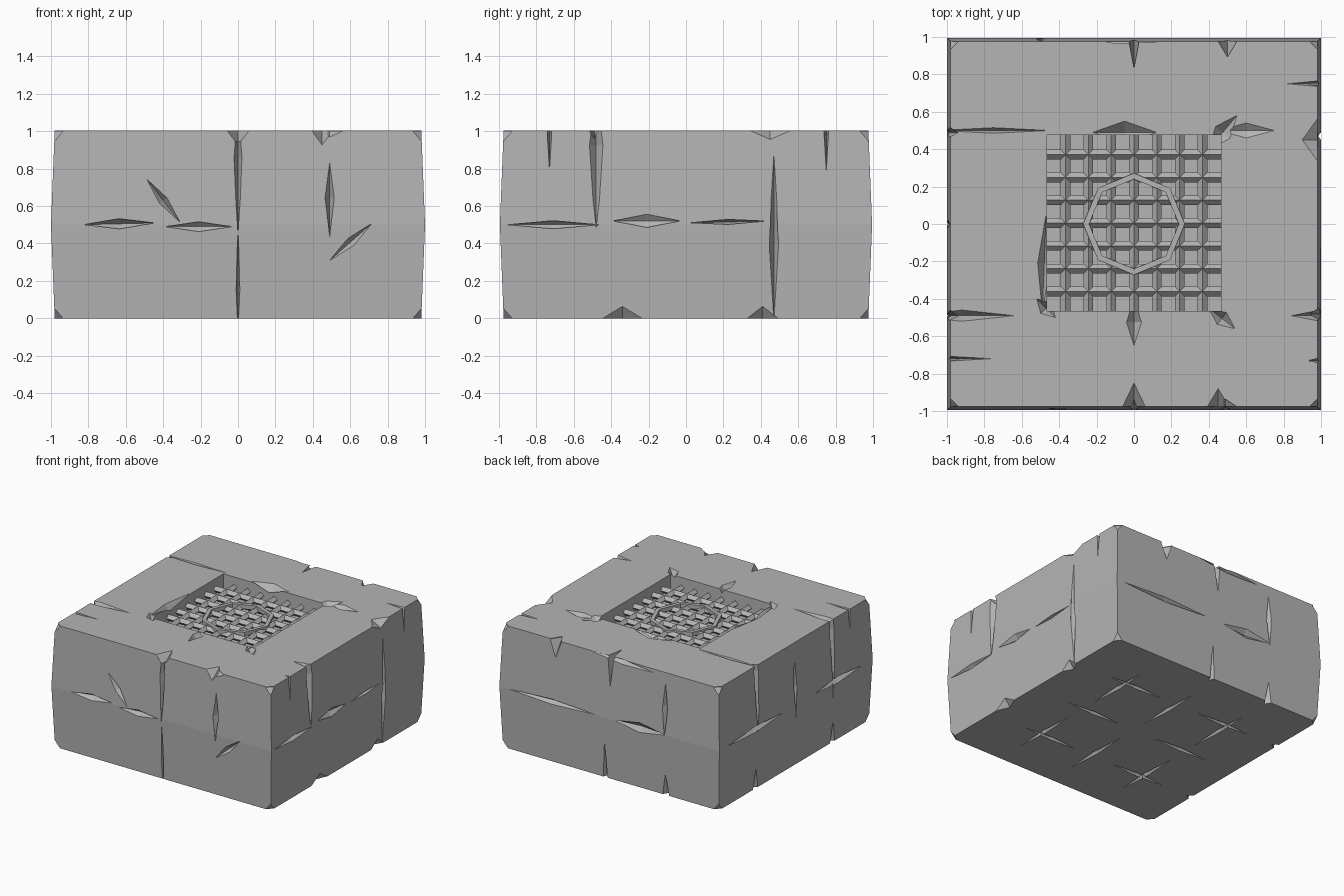
import bpy, bmesh, math
from mathutils import Vector

cube = bpy.data.objects.get("Cube")
if cube:
    bpy.data.objects.remove(cube, do_unlink=True)

stone = bpy.data.materials.new("grey stone")
stone.use_nodes = True
GREY = (0.46, 0.46, 0.46, 1)
stone.diffuse_color = GREY
stone.node_tree.nodes["Principled BSDF"].inputs["Base Color"].default_value = GREY

X, Y, Z = Vector((1, 0, 0)), Vector((0, 1, 0)), Vector((0, 0, 1))


def make(name, bm):
    bmesh.ops.recalc_face_normals(bm, faces=bm.faces)
    mesh = bpy.data.meshes.new(name)
    bm.to_mesh(mesh)
    bm.free()
    mesh.materials.append(stone)
    obj = bpy.data.objects.new(name, mesh)
    bpy.context.collection.objects.link(obj)
    return obj


def skin(bm, rings, closed=False):
    """Join equal loops of points with quads."""
    loops = [[bm.verts.new(p) for p in ring] for ring in rings]
    n = len(loops[0])
    pairs = list(zip(loops, loops[1:])) + ([(loops[-1], loops[0])] if closed else [])
    for a, b in pairs:
        for i in range(n):
            j = (i + 1) % n
            bm.faces.new((a[i], a[j], b[j], b[i]))
    if not closed:
        bm.faces.new(loops[0])
        bm.faces.new(loops[-1])


def rectangle(x, y, z):
    return [(-x, -y, z), (x, -y, z), (x, y, z), (-x, y, z)]


def crack(p, q, normal, width, depth):
    """Pointed wedge lying along p-q, cutting against the normal."""
    p, q = Vector(p), Vector(q)
    mid = (p + q) / 2
    side = (q - p).normalized().cross(normal).normalized() * width
    up = normal * depth
    bm = bmesh.new()
    tips = [bm.verts.new(p), bm.verts.new(q)]
    waist = [bm.verts.new(mid + v) for v in (side, up, -side, -up)]
    for tip in tips:
        for i in range(4):
            bm.faces.new((tip, waist[i], waist[(i + 1) % 4]))
    return make("crack_cutter", bm)


def chip(corner, size):
    """Eight sided lump for knocking off corners."""
    c = Vector(corner)
    return crack(c - Z * size[2], c + Z * size[2], X, size[1], size[0])


# Stone block, widest at mid height
bm = bmesh.new()
skin(bm, [rectangle(0.98, 0.975, 0), rectangle(1, 0.995, 0.5), rectangle(0.98, 0.975, 1.005)])
block = make("stone_block", bm)

cutters = []

# Square recess for the grate
bm = bmesh.new()
skin(bm, [[(x, y + 0.005, z) for x, y, z in rectangle(0.465, 0.47, h)] for h in (0.88, 1.2)])
cutters.append(make("recess_cutter", bm))

# Knocked-off corners
for x in (-1, 1):
    for y in (-1, 1):
        for z in (0, 1):
            cutters.append(chip((x, y, z), (0.09, 0.09, 0.1)))

# Cracks on each wall: across 1, height 1, across 2, height 2, width, depth
front = [(0, .42, 0, 1.3, .025, .06), (0, -.2, 0, .5, .012, .05),
         (-.5, .76, -.3, .5, .025, .04), (.48, .3, .73, .52, .025, .04),
         (.49, .42, .49, .87, .025, .05), (-.85, .5, -.42, .51, .03, .04),
         (-.42, .49, 0, .49, .03, .03), (.4, 1, .58, 1, .04, .06)]
right = [(-.48, .45, -.48, 1.4, .045, .06), (.47, -.2, .47, 1, .025, .05),
         (-.73, .77, -.73, 1.2, .015, .07), (.75, .77, .75, 1.2, .015, .07),
         (0, .51, .45, .52, .015, .04), (-.42, .52, 0, .52, .04, .03),
         (-1, .5, -.42, .5, .025, .03), (-.48, 0, -.2, 0, .08, .06), (.3, 0, .52, 0, .08, .06)]
back = [(0, .75, 0, 1.25, .03, .16), (-.5, .45, -.5, 1, .025, .04),
        (.05, -.3, .05, .32, .025, .06), (.5, .85, .5, 1.15, .06, .1),
        (.05, .5, 1, .5, .025, .03), (-.55, .5, 0, .5, .045, .03),
        (-.5, -.2, -.5, .2, .04, .06), (-.5, .97, .3, 1.01, .03, .05)]
left = [(.49, .4, .49, 1.5, .035, .06), (0, .35, 0, .95, .02, .04),
        (-.49, .35, -.49, 1.5, .035, .06), (-.72, .8, -.72, 1.2, .015, .08),
        (-.9, .5, -.2, .5, .03, .035), (.1, .5, .95, .5, .03, .03),
        (.5, -.2, .5, .2, .04, .06), (-.5, -.2, -.5, .2, .04, .06)]
walls = [(front, X, -Y, .99), (right, Y, X, .995), (back, X, Y, .99), (left, Y, -X, .995)]
for cracks, across, normal, reach in walls:
    for a, h, b, k, width, depth in cracks:
        cutters.append(crack(across * a + Z * h + normal * reach,
                             across * b + Z * k + normal * reach, normal, width, depth))

# Cracks on the top: x, y to x, y, width, depth
top = [(-1.05, .5, -.45, .5, .015, .04), (-1.2, -.49, -.64, -.49, .03, .05),
       (-1.2, -.72, -.76, -.72, .012, .05), (.84, -.49, 1.15, -.49, .03, .06),
       (.82, .75, 1.15, .75, .015, .05), (.9, .45, 1.1, .45, .14, .06),
       (-.22, .49, .12, .49, .06, .06), (.4, .4, .55, .58, .05, .05),
       (0, -.4, 0, -.65, .04, .06), (.4, -.45, .54, -.56, .04, .05),
       (-.49, -.47, -.47, .05, .035, .06), (-.52, -.4, -.42, -.5, .04, .05),
       (0, -.85, 0, -1.1, .06, .08), (.45, -.88, .45, -1.08, .06, .08), (.45, .5, .75, .5, .04, .03)]
for x, y, u, v, width, depth in top:
    cutters.append(crack((x, y, 1.005), (u, v, 1.005), Z, width, depth))

# Crossing cracks under the block
for s in (-0.5, 0, 0.5):
    for t in (-0.45, 0.4):
        cutters.append(crack((s, t - .28, 0), (s, t + .28, 0), Z, .02, .035))
        cutters.append(crack((t - .25, s, 0), (t + .25, s, 0), Z, .02, .035))

# Cut everything out of the block, then drop the cutters
for c in cutters:
    c.hide_render = True
    mod = block.modifiers.new("cut", "BOOLEAN")
    mod.operation = "DIFFERENCE"
    mod.solver = "EXACT"
    mod.object = c
graph = bpy.context.evaluated_depsgraph_get()
carved = bpy.data.meshes.new_from_object(block.evaluated_get(graph))
block.modifiers.clear()
block.data = carved
for c in cutters:
    bpy.data.objects.remove(c, do_unlink=True)

# Crossing ridged grate bars
SPACING, HALF, BAR_Z = 0.122, 0.026, 0.92
bm = bmesh.new()
for i in range(-3, 4):
    off = i * SPACING
    section = [(HALF, 0), (0, HALF), (-HALF, 0), (0, -HALF)]
    skin(bm, [[(off + a, e + 0.005, BAR_Z + h) for a, h in section] for e in (-0.475, 0.475)])
    skin(bm, [[(e, off + 0.005 + a, BAR_Z + h) for a, h in section] for e in (-0.47, 0.47)])
make("grate_bars", bm)

# Eight sided ring on the grate
bm = bmesh.new()
rings = []
for i in range(8):
    a = i * math.pi / 4
    rings.append([(r * math.cos(a), r * math.sin(a), z)
                  for r, z in ((0.24, 0.92), (0.272, 0.92), (0.272, 0.955), (0.24, 0.955))])
skin(bm, rings, closed=True)
make("grate_ring", bm)
